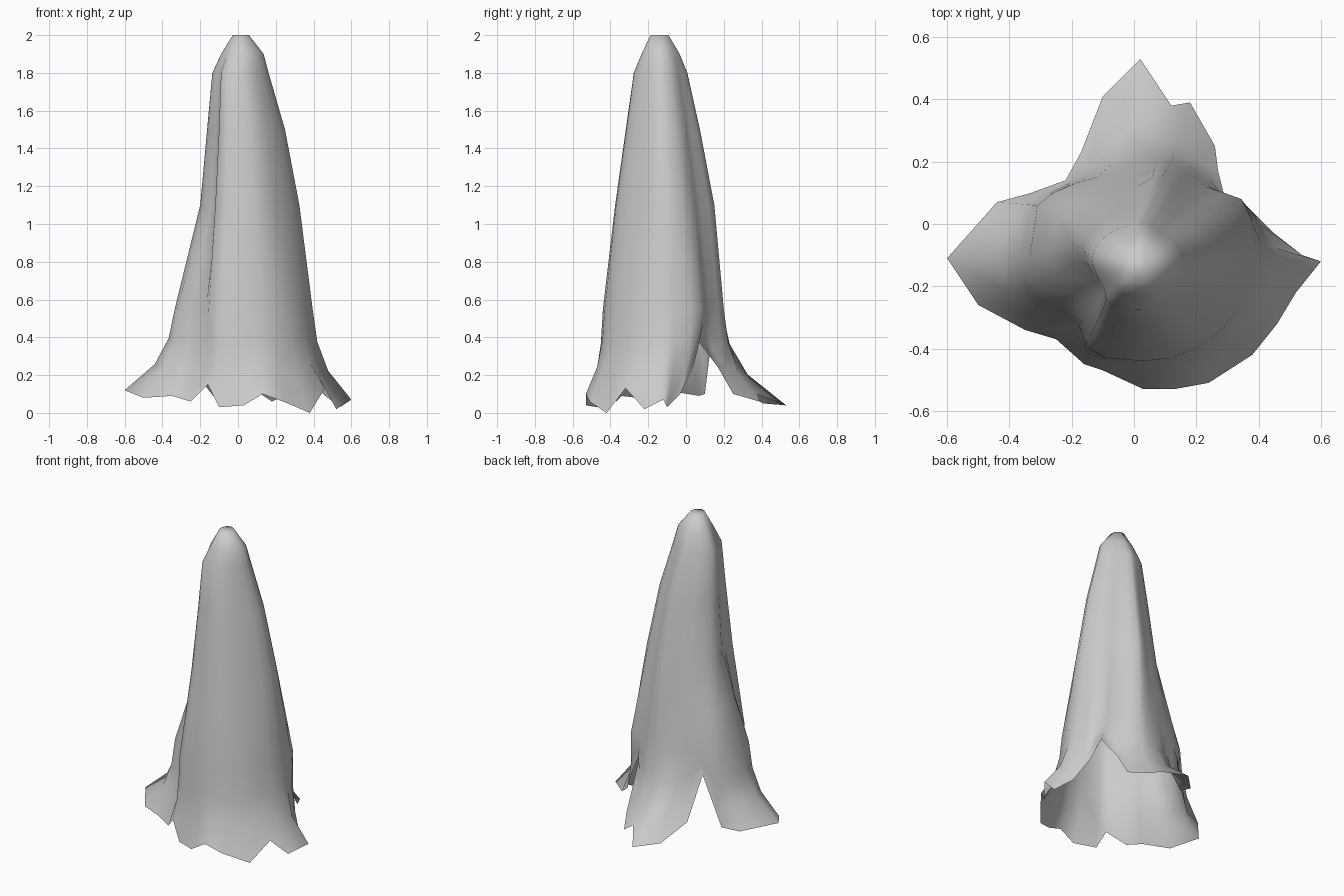
import bpy, bmesh
from mathutils import Vector

# Ragged hem of the cloth, counter-clockwise from the right side (x, y, z)
hem = [(.60, -.12, .07), (.54, -.10, .03), (.45, -.03, .10), (.37, .04, .25),
       (.30, .05, .40), (.27, .17, .24), (.26, .25, .10), (.18, .39, .06),
       (.12, .38, .10), (.02, .53, .04), (-.10, .41, .05), (-.17, .23, .14),
       (-.22, .14, .43), (-.33, .10, .10), (-.44, .07, .09), (-.60, -.11, .12),
       (-.50, -.26, .08), (-.35, -.34, .09), (-.25, -.37, .06), (-.16, -.45, .15),
       (-.10, -.47, .03), (.03, -.53, .04), (.13, -.53, .10), (.24, -.51, .06),
       (.38, -.42, .00), (.46, -.32, .13), (.52, -.22, .02)]

# Folded cross-section of the drape at knee height (x, y)
KNEE_Z = .55
knee = [(.395, -.12), (.39, -.06), (.375, .02), (.345, .08), (.29, .10), (.23, .12),
        (.17, .17), (.12, .20), (.07, .20), (.01, .19), (-.06, .17), (-.12, .15),
        (-.19, .13), (-.26, .10), (-.31, .06), (-.335, -.11), (-.32, -.20),
        (-.25, -.26), (-.17, -.31), (-.155, -.39), (-.09, -.43), (.03, -.44),
        (.12, -.43), (.20, -.40), (.27, -.35), (.33, -.28), (.37, -.20)]

# Folded cross-section at waist height (x, y)
WAIST_Z = 1.1
waist = [(.325, -.12), (.32, -.07), (.30, -.02), (.26, .03), (.21, .05), (.17, .08),
         (.13, .12), (.09, .15), (.06, .15), (.01, .12), (-.04, .10), (-.09, .08),
         (-.12, .06), (-.15, .03), (-.18, -.01), (-.20, -.06), (-.18, -.12),
         (-.14, -.19), (-.11, -.25), (-.12, -.315), (-.07, -.36), (.02, -.375),
         (.09, -.37), (.15, -.345), (.20, -.30), (.25, -.245), (.295, -.18)]

# Upper levels: height, x min, x max, y min, y max, roundness
levels = [(1.5, -.165, .25, -.32, .075, .1), (1.8, -.14, .165, -.28, .01, .4),
          (1.9, -.095, .14, -.24, -.03, .7), (2.0, -.03, .06, -.19, -.09, 1)]


def flare_ring(out, up):
    """Ring between the hem and the knee section."""
    return [(k[0] + (h[0] - k[0]) * out, k[1] + (h[1] - k[1]) * out,
             h[2] + (KNEE_Z - h[2]) * up) for h, k in zip(hem, knee)]


def body_ring(t):
    """Ring part of the way from knee to waist."""
    return [(*Vector(k).lerp(Vector(w), t), KNEE_Z + (WAIST_Z - KNEE_Z) * t)
            for k, w in zip(knee, waist)]


def tip_ring(z, x0, x1, y0, y1, roundness):
    """Waist section fitted to a level and rounded towards the tip."""
    ring = []
    for x, y in waist:
        u = Vector(((x - .0625) / .2625, (y + .1125) / .2625))
        u = u.lerp(u.normalized() * .95, roundness)
        ring.append(((x0 + x1) / 2 + u.x * (x1 - x0) / 2,
                     (y0 + y1) / 2 + u.y * (y1 - y0) / 2, z))
    return ring


# Draped cloth: open at the bottom, closed at the tip
rings = [hem, flare_ring(.40, .32), flare_ring(.12, .64)]
rings += [body_ring(t) for t in (0, .5, 1)]
rings += [tip_ring(*lv) for lv in levels]
bm = bmesh.new()
rows = [[bm.verts.new(p) for p in ring] for ring in rings]
n = len(hem)
for lower, upper in zip(rows, rows[1:]):
    for i in range(n):
        j = (i + 1) % n
        bm.faces.new((lower[i], lower[j], upper[j], upper[i]))
bm.faces.new(rows[-1])
for face in bm.faces:
    face.smooth = True
mesh = bpy.data.meshes.new("draped_cloth")
bm.to_mesh(mesh)
bm.free()
cloth = bpy.data.objects.new("draped_cloth", mesh)
bpy.context.collection.objects.link(cloth)
